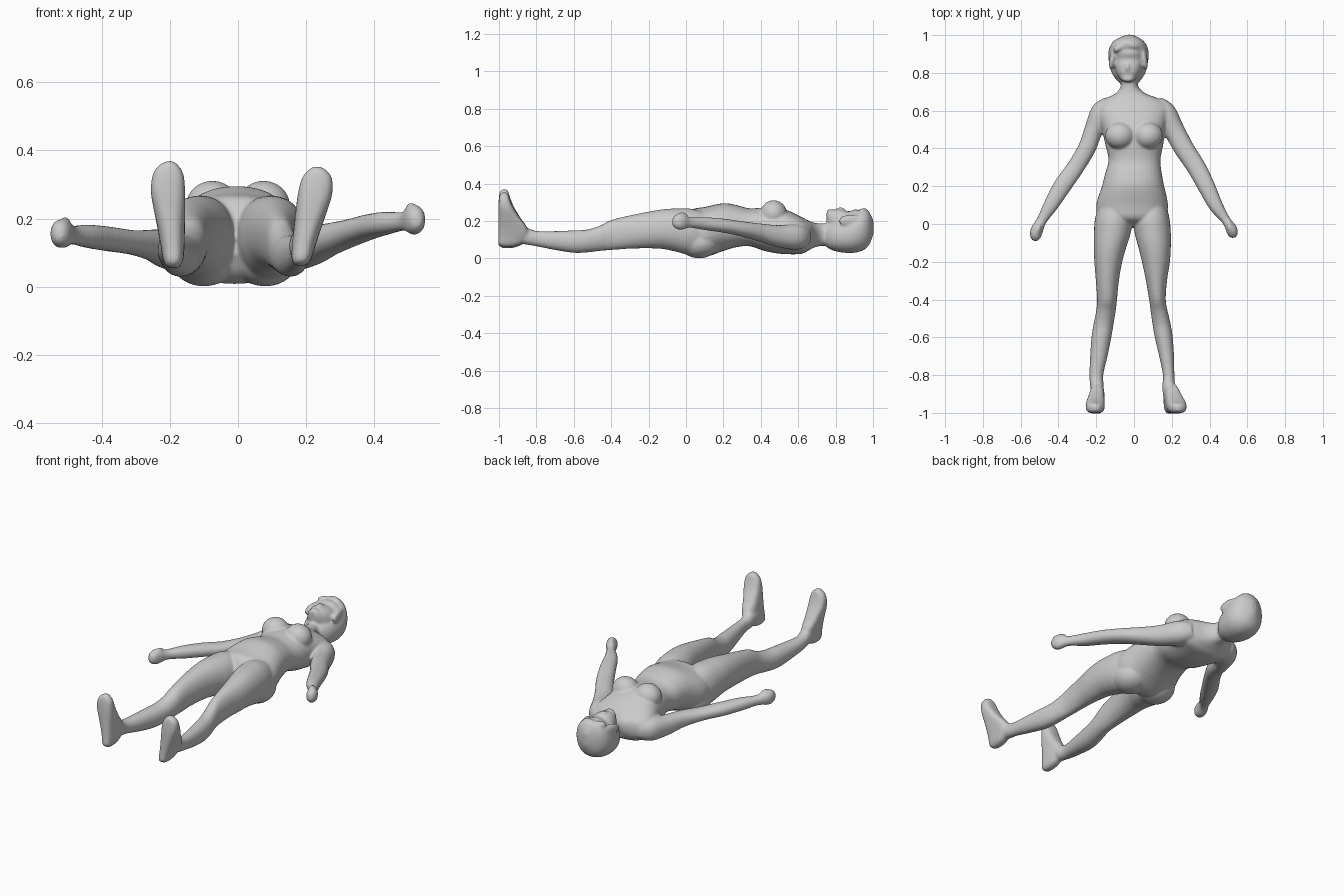
import bpy, bmesh, math
from mathutils import Vector, Matrix

bm = bmesh.new()
SEG = 32


def smooth_rows(rows, steps=6):
    """Catmull-Rom interpolation between section rows."""
    out = []
    for i in range(len(rows) - 1):
        a, b, c, d = (rows[max(0, min(len(rows) - 1, i + k))] for k in (-1, 0, 1, 2))
        for s in range(steps):
            t = s / steps
            out.append([0.5 * (2 * q + (r - p) * t + (2 * p - 5 * q + 4 * r - s4) * t * t
                               + (3 * q - p - 3 * r + s4) * t ** 3)
                        for p, q, r, s4 in zip(a, b, c, d)])
    out.append(list(rows[-1]))
    return out


def skin(rings):
    """Closed surface through a list of point rings."""
    vr = [[bm.verts.new(p) for p in ring] for ring in rings]
    for a, b in zip(vr, vr[1:]):
        for i in range(SEG):
            j = (i + 1) % SEG
            bm.faces.new((a[i], a[j], b[j], b[i]))
    bm.faces.new(vr[0])
    bm.faces.new(vr[-1][::-1])


def oval(n=2.0):
    for i in range(SEG):
        t = 2 * math.pi * i / SEG
        c, s = math.cos(t), math.sin(t)
        yield (math.copysign(abs(c) ** (2 / n), c), math.copysign(abs(s) ** (2 / n), s))


def loft_y(rows, n=2.0):
    """Rows: y, x min, x max, z min, z max."""
    skin([[Vector(((x0 + x1) / 2 + c * (x1 - x0) / 2, y, (z0 + z1) / 2 + s * (z1 - z0) / 2))
           for c, s in oval(n)] for y, x0, x1, z0, z1 in smooth_rows(rows)])


def limb(rows):
    """Rows: x, y, z, radius in plan, radius in height."""
    rows = smooth_rows(rows)
    rings = []
    for i, (x, y, z, rw, rz) in enumerate(rows):
        p, q = rows[max(0, i - 1)], rows[min(len(rows) - 1, i + 1)]
        t = Vector((q[0] - p[0], q[1] - p[1], q[2] - p[2])).normalized()
        side = t.cross(Vector((0, 0, 1))).normalized()
        up = side.cross(t)
        rings.append([Vector((x, y, z)) + side * c * rw + up * s * rz for c, s in oval(2.2)])
    skin(rings)


def ball(center, radii, rot=0):
    m = Matrix.Translation(center) @ Matrix.Rotation(rot, 4, 'Z') @ Matrix.Diagonal((*radii, 1))
    bmesh.ops.create_uvsphere(bm, u_segments=24, v_segments=16, radius=1, matrix=m)


# torso and neck
loft_y([(-.01, -.08, .07, .09, .20), (.03, -.18, .16, .03, .26), (.10, -.20, .18, .008, .275),
        (.20, -.17, .16, .04, .295), (.27, -.152, .147, .06, .285), (.34, -.135, .14, .065, .268),
        (.42, -.152, .155, .04, .272), (.50, -.17, .165, .025, .27), (.56, -.19, .18, .022, .25),
        (.62, -.20, .19, .025, .22), (.66, -.16, .14, .045, .20), (.69, -.10, .065, .06, .19),
        (.73, -.07, .022, .067, .187), (.80, -.07, .015, .07, .187)], 2.2)

# bust and buttocks
for sx in (-1, 1):
    ball((sx * .075, .468, .238), (.078, .072, .073))
    ball((sx * .09 - .01, .07, .085), (.10, .11, .084))

# legs: y, left x range, right x range, z range
LEGS = [(.12, -.18, -.03, .02, .165, .05, .24), (.03, -.206, -.008, -.006, .188, .02, .265),
        (-.05, -.212, -.018, .004, .195, .035, .267), (-.12, -.212, -.04, .022, .195, .05, .263),
        (-.20, -.21, -.062, .042, .19, .054, .25), (-.30, -.202, -.08, .063, .175, .052, .23),
        (-.40, -.195, -.09, .08, .168, .045, .205), (-.46, -.20, -.097, .088, .178, .04, .175),
        (-.53, -.214, -.108, .098, .194, .032, .154), (-.60, -.225, -.12, .11, .205, .03, .15),
        (-.70, -.232, -.14, .133, .212, .045, .146), (-.80, -.236, -.163, .153, .214, .065, .147),
        (-.86, -.232, -.16, .15, .217, .075, .165), (-.92, -.225, -.165, .155, .215, .085, .165)]
loft_y([(r[0], r[1], r[2], r[5], r[6]) for r in LEGS], 2.1)
loft_y([(r[0], r[3], r[4], r[5], r[6]) for r in LEGS], 2.1)

# feet pointing up: z, x min, x max, y min, y max
FOOT = [(.055, -.205, -.175, -.98, -.93), (.073, -.218, -.162, -1.003, -.88),
        (.12, -.227, -.157, -1.003, -.842), (.17, -.236, -.156, -1.003, -.852),
        (.22, -.246, -.155, -1.003, -.887), (.28, -.256, -.155, -1.003, -.922),
        (.33, -.25, -.16, -1.0, -.942), (.356, -.232, -.175, -.995, -.95), (.369, -.21, -.19, -.985, -.96)]
for side in (-1, 1):
    rings = []
    for z, x0, x1, y0, y1 in smooth_rows(FOOT):
        shift = 0 if side < 0 else -.006 + (z - .06) * .12
        zz = z if side < 0 else .062 + (z - .055) * .925
        rings.append([Vector((-side * ((x0 + x1) / 2 + c * (x1 - x0) / 2) + shift if side > 0
                              else (x0 + x1) / 2 + c * (x1 - x0) / 2,
                              (y0 + y1) / 2 + s * (y1 - y0) / 2, zz)) for c, s in oval(2.8)])
    skin(rings)

# arms with closed hands
limb([(-.12, .64, .115, .045, .05), (-.165, .585, .112, .066, .068), (-.212, .50, .112, .05, .058),
      (-.25, .40, .122, .047, .046), (-.31, .30, .13, .046, .036), (-.38, .20, .14, .047, .036),
      (-.44, .10, .148, .039, .034), (-.488, .02, .152, .027, .028), (-.515, -.035, .155, .033, .042),
      (-.522, -.07, .156, .027, .036), (-.524, -.09, .157, .012, .018)])
limb([(.11, .64, .118, .045, .05), (.155, .585, .115, .068, .068), (.215, .49, .12, .056, .058),
      (.265, .40, .138, .053, .048), (.33, .30, .158, .05, .04), (.383, .20, .175, .046, .037),
      (.432, .10, .186, .038, .034), (.487, .02, .192, .024, .028), (.515, -.025, .196, .03, .044),
      (.524, -.055, .198, .026, .036), (.528, -.072, .2, .012, .018)])
ball((-.508, -.03, .19), (.014, .03, .014), -.3)
ball((.508, -.02, .232), (.014, .03, .014), .3)

# face and nose
loft_y([(.752, -.05, -.015, .20, .25), (.762, -.068, .005, .16, .264), (.785, -.085, .025, .12, .260),
        (.805, -.095, .037, .10, .264), (.84, -.105, .05, .09, .260), (.872, -.11, .056, .08, .252),
        (.91, -.11, .055, .08, .262), (.96, -.09, .035, .09, .24)], 2.2)
ball((-.034, .826, .256), (.013, .026, .018))

# hair: skull cap and swept fringe
loft_y([(.735, -.06, .01, .08, .16), (.76, -.09, .035, .055, .185), (.80, -.118, .06, .038, .205),
        (.85, -.132, .073, .03, .22), (.90, -.136, .078, .03, .245), (.94, -.128, .07, .04, .265),
        (.97, -.106, .05, .06, .26), (.99, -.07, .02, .095, .23), (1.002, -.04, -.01, .13, .20)], 2.2)
for sx, ang in ((-1, .35), (1, -.35)):
    ball((-.03 + sx * .082, .885, .20), (.017, .07, .035), -ang * .5)
ball((-.075, .935, .243), (.042, .018, .022), .5)
ball((-.02, .95, .25), (.045, .017, .02), -.35)

# fuse the parts into one smooth skin
bmesh.ops.recalc_face_normals(bm, faces=bm.faces)
mesh = bpy.data.meshes.new("reclining_figure")
bm.to_mesh(mesh)
bm.free()
body = bpy.data.objects.new("reclining_figure", mesh)
bpy.context.collection.objects.link(body)
bpy.context.view_layer.objects.active = body
body.select_set(True)
rm = body.modifiers.new("fuse", 'REMESH')
rm.mode, rm.voxel_size, rm.use_smooth_shade = 'VOXEL', .007, True
sm = body.modifiers.new("soften", 'SMOOTH')
sm.factor, sm.iterations = .5, 6
for m in ("fuse", "soften"):
    bpy.ops.object.modifier_apply(modifier=m)
bpy.ops.object.shade_smooth()
